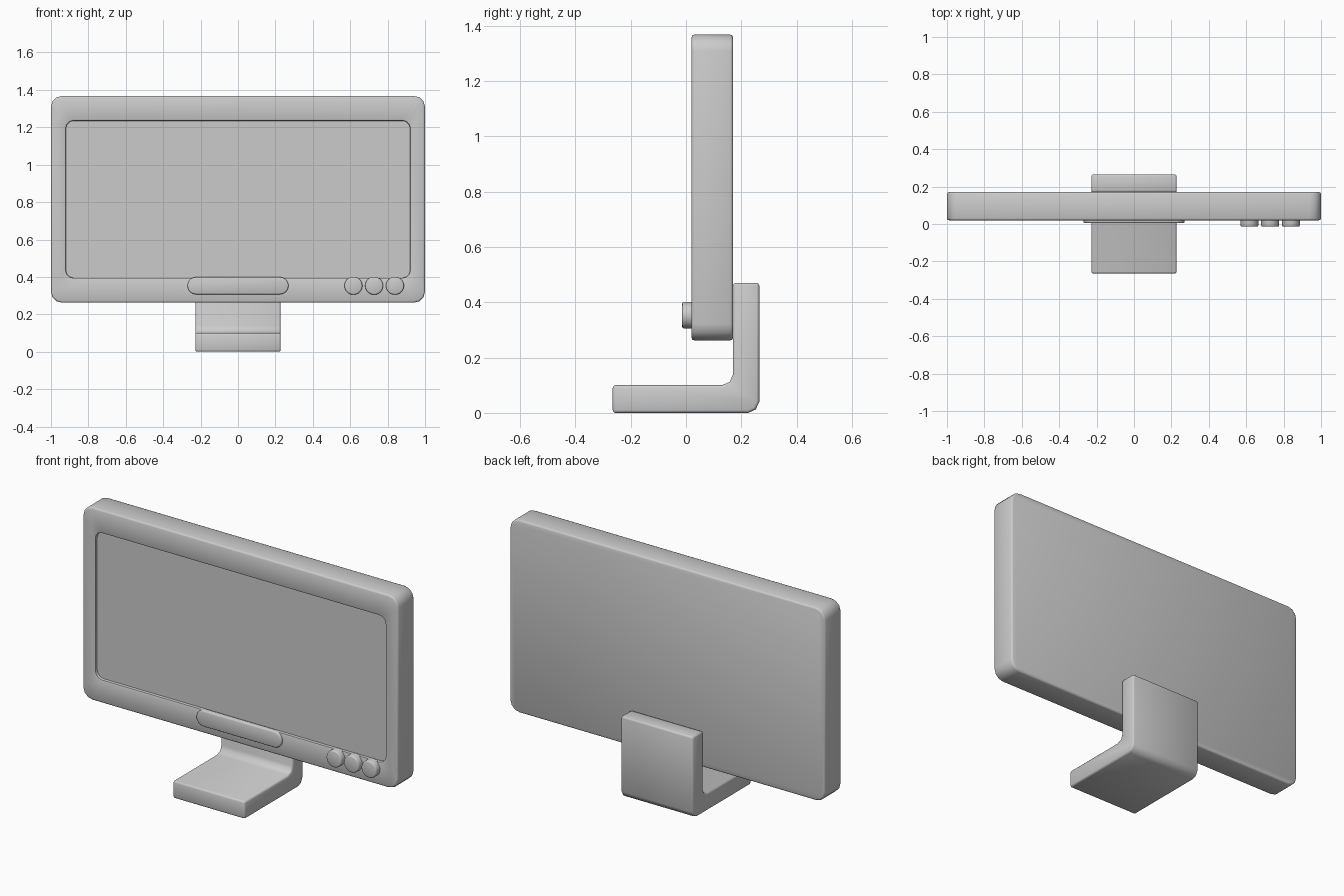
import bpy, bmesh, math

cube = bpy.data.objects.get("Cube")
if cube:
    bpy.data.objects.remove(cube, do_unlink=True)

GREY = (0.6, 0.6, 0.6, 1.0)
plastic = bpy.data.materials.new("grey plastic")
plastic.use_nodes = True
plastic.diffuse_color = GREY
plastic.node_tree.nodes["Principled BSDF"].inputs["Base Color"].default_value = GREY


def finish(bm, name, angle):
    bmesh.ops.recalc_face_normals(bm, faces=bm.faces[:])
    mesh = bpy.data.meshes.new(name)
    bm.to_mesh(mesh)
    bm.free()
    obj = bpy.data.objects.new(name, mesh)
    bpy.context.collection.objects.link(obj)
    mesh.materials.append(plastic)
    bpy.ops.object.select_all(action="DESELECT")
    obj.select_set(True)
    bpy.context.view_layer.objects.active = obj
    bpy.ops.object.shade_smooth_by_angle(angle=math.radians(angle))
    return obj


def rounded_rect(w, h, r, steps):
    """Outline of half width w and half height h with corner radius r."""
    pts = []
    for quarter, (sx, sz) in enumerate([(1, 1), (-1, 1), (-1, -1), (1, -1)]):
        for i in range(steps + 1):
            a = math.pi / 2 * (quarter + i / steps)
            pts.append((sx * (w - r) + r * math.cos(a), sz * (h - r) + r * math.sin(a)))
    return pts


def loft(name, rings, x, z, steps, angle=50):
    """Skin rounded rectangles (half width, half height, radius, y) and cap both ends."""
    bm = bmesh.new()
    loops = [[bm.verts.new((x + px, y, z + pz)) for px, pz in rounded_rect(w, h, r, steps)]
             for w, h, r, y in rings]
    for a, b in zip(loops, loops[1:]):
        for i in range(len(a)):
            j = (i + 1) % len(a)
            bm.faces.new((a[i], a[j], b[j], b[i]))
    bm.faces.new(loops[0])
    bm.faces.new(loops[-1])
    bmesh.ops.remove_doubles(bm, verts=bm.verts[:], dist=1e-5)
    return finish(bm, name, angle)


# Housing with softened rims and a shallow recessed screen
W, H, R = 1.0, 0.553, 0.06
loft("monitor_housing", [
    (W - 0.01, H - 0.01, R - 0.01, 0.17),
    (W - 0.003, H - 0.003, R - 0.003, 0.167),
    (W, H, R, 0.16),
    (W, H, R, 0.03),
    (W - 0.003, H - 0.003, R - 0.003, 0.023),
    (W - 0.01, H - 0.01, R - 0.01, 0.02),
    (0.929, 0.429, 0.05, 0.02),
    (0.922, 0.422, 0.043, 0.023),
    (0.92, 0.42, 0.041, 0.038),
], 0, 0.815, 3)


def raised_key(name, x, half_w, half_h, front, steps):
    loft(name, [
        (half_w, half_h, half_h, 0.03),
        (half_w, half_h, half_h, front + 0.007),
        (half_w - 0.002, half_h - 0.002, half_h - 0.002, front + 0.002),
        (half_w - 0.007, half_h - 0.007, half_h - 0.007, front),
    ], x, 0.353, steps)


# Centre bar and the three round buttons
raised_key("centre_bar", 0, 0.27, 0.046, 0.005, 6)
for i in range(3):
    raised_key(f"button_{i + 1}", 0.617 + 0.111 * i, 0.048, 0.048, -0.014, 8)

# L-shaped stand: side profile swept across the width, then softened
profile = [(-0.265, 0), (0.225, 0), (0.252, 0.012), (0.265, 0.04), (0.265, 0.47),
           (0.17, 0.47), (0.17, 0.14), (0.158, 0.112), (0.13, 0.1), (-0.265, 0.1)]
bm = bmesh.new()
side = bm.faces.new([bm.verts.new((-0.228, y, z)) for y, z in profile])
swept = bmesh.ops.extrude_face_region(bm, geom=[side])["geom"]
bmesh.ops.translate(bm, vec=(0.456, 0, 0),
                    verts=[v for v in swept if isinstance(v, bmesh.types.BMVert)])
bmesh.ops.recalc_face_normals(bm, faces=bm.faces[:])
sharp = [e for e in bm.edges if e.calc_face_angle(0) > math.radians(60)]
bmesh.ops.bevel(bm, geom=sharp, offset=0.01, segments=2, profile=0.5, affect="EDGES")
finish(bm, "stand", 50)
